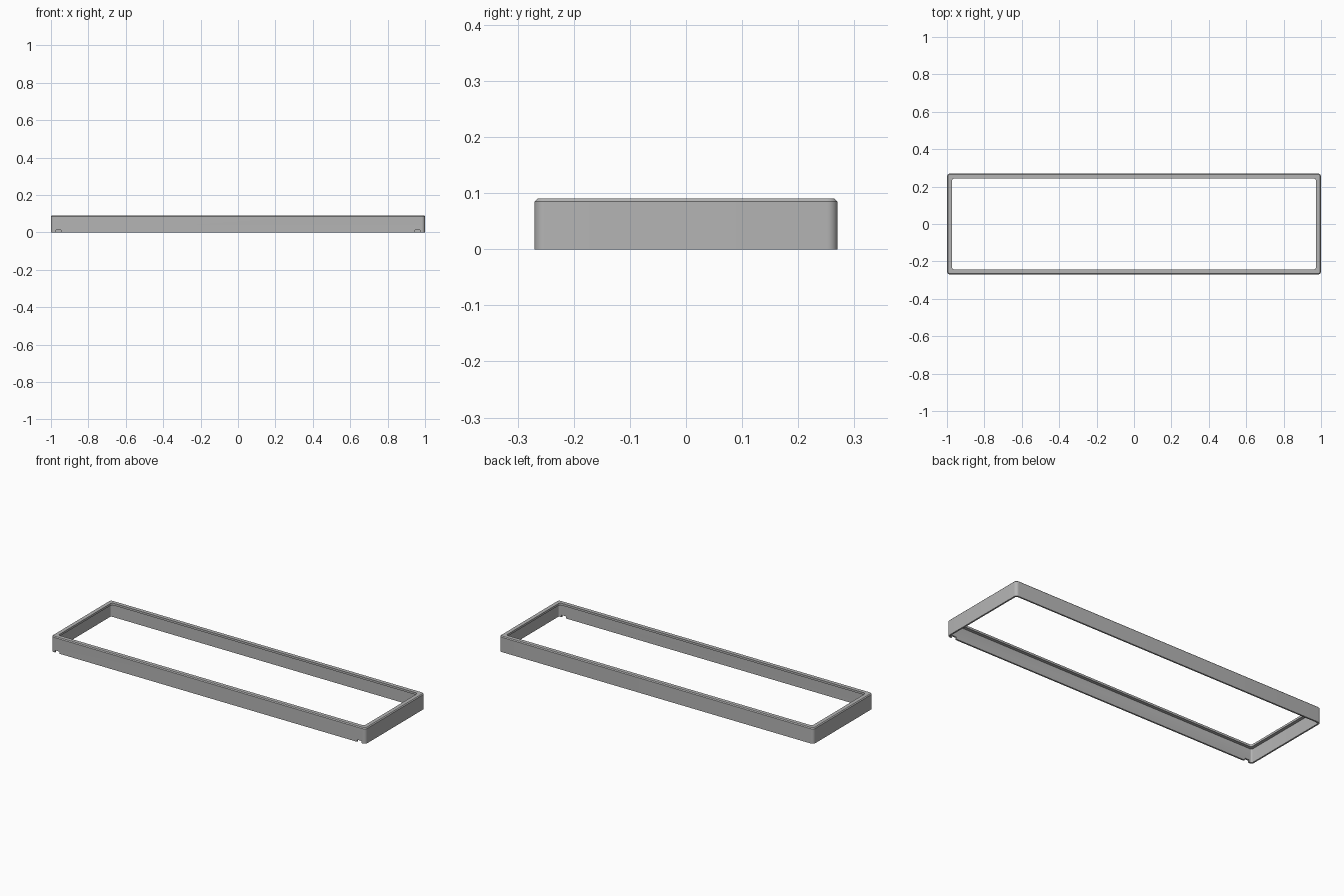
import bpy, bmesh, math

cube = bpy.data.objects.get("Cube")
if cube:
    bpy.data.objects.remove(cube)

HALF_X, HALF_Y, HEIGHT = 1.0, 0.27, 0.09
WALL, LIP, LIP_THICK, CHAMFER = 0.009, 0.027, 0.012, 0.005
STEPS = 8

grey = bpy.data.materials.new("plain grey")
grey.use_nodes = True
colour = (0.46, 0.46, 0.46, 1)
grey.diffuse_color = colour
grey.node_tree.nodes["Principled BSDF"].inputs["Base Color"].default_value = colour


def rounded_loop(bm, inset, radius, z):
    """Ring of vertices around a rounded rectangle."""
    verts = []
    for corner, (sx, sy) in enumerate([(1, 1), (-1, 1), (-1, -1), (1, -1)]):
        cx = sx * (HALF_X - inset - radius)
        cy = sy * (HALF_Y - inset - radius)
        for i in range(STEPS + 1):
            a = (corner + i / STEPS) * math.pi / 2
            verts.append(bm.verts.new((cx + radius * math.cos(a), cy + radius * math.sin(a), z)))
    return verts


# Frame: wall section with a chamfered top and an inward lip, swept round the corners
section = [
    (0, 0.018, 0),
    (0, 0.018, HEIGHT - CHAMFER),
    (CHAMFER, 0.013, HEIGHT),
    (LIP, 0.012, HEIGHT),
    (LIP, 0.012, HEIGHT - LIP_THICK),
    (WALL, 0.009, HEIGHT - LIP_THICK),
    (WALL, 0.009, 0),
]
bm = bmesh.new()
loops = [rounded_loop(bm, *s) for s in section]
for k, a in enumerate(loops):
    b = loops[(k + 1) % len(loops)]
    n = len(a)
    for i in range(n):
        j = (i + 1) % n
        bm.faces.new((a[i], a[j], b[j], b[i]))
bmesh.ops.recalc_face_normals(bm, faces=bm.faces)
mesh = bpy.data.meshes.new("bezel_frame")
bm.to_mesh(mesh)
bm.free()
mesh.materials.append(grey)
frame = bpy.data.objects.new("bezel_frame", mesh)
bpy.context.collection.objects.link(frame)

# Small notches in the lower edge of the front wall
for side, sign in (("left", 1), ("right", -1)):
    bpy.ops.mesh.primitive_cube_add(size=1, location=(sign * 0.96, -HALF_Y, 0))
    cutter = bpy.context.object
    cutter.name = side + "_notch_cutter"
    cutter.scale = (0.028, 0.04, 0.024)
    cutter.data.materials.append(grey)
    cutter.hide_render = True
    cutter.hide_set(True)
    cut = frame.modifiers.new(side + "_notch", "BOOLEAN")
    cut.operation = "DIFFERENCE"
    cut.solver = "EXACT"
    cut.object = cutter

# Apply the cuts, drop the cutters, then smooth the rounded corners
bpy.context.view_layer.update()
bpy.ops.object.select_all(action="DESELECT")
bpy.context.view_layer.objects.active = frame
frame.select_set(True)
for cut in list(frame.modifiers):
    cutter = cut.object
    bpy.ops.object.modifier_apply(modifier=cut.name)
    bpy.data.objects.remove(cutter)
bpy.ops.object.shade_smooth_by_angle(angle=math.radians(30))
